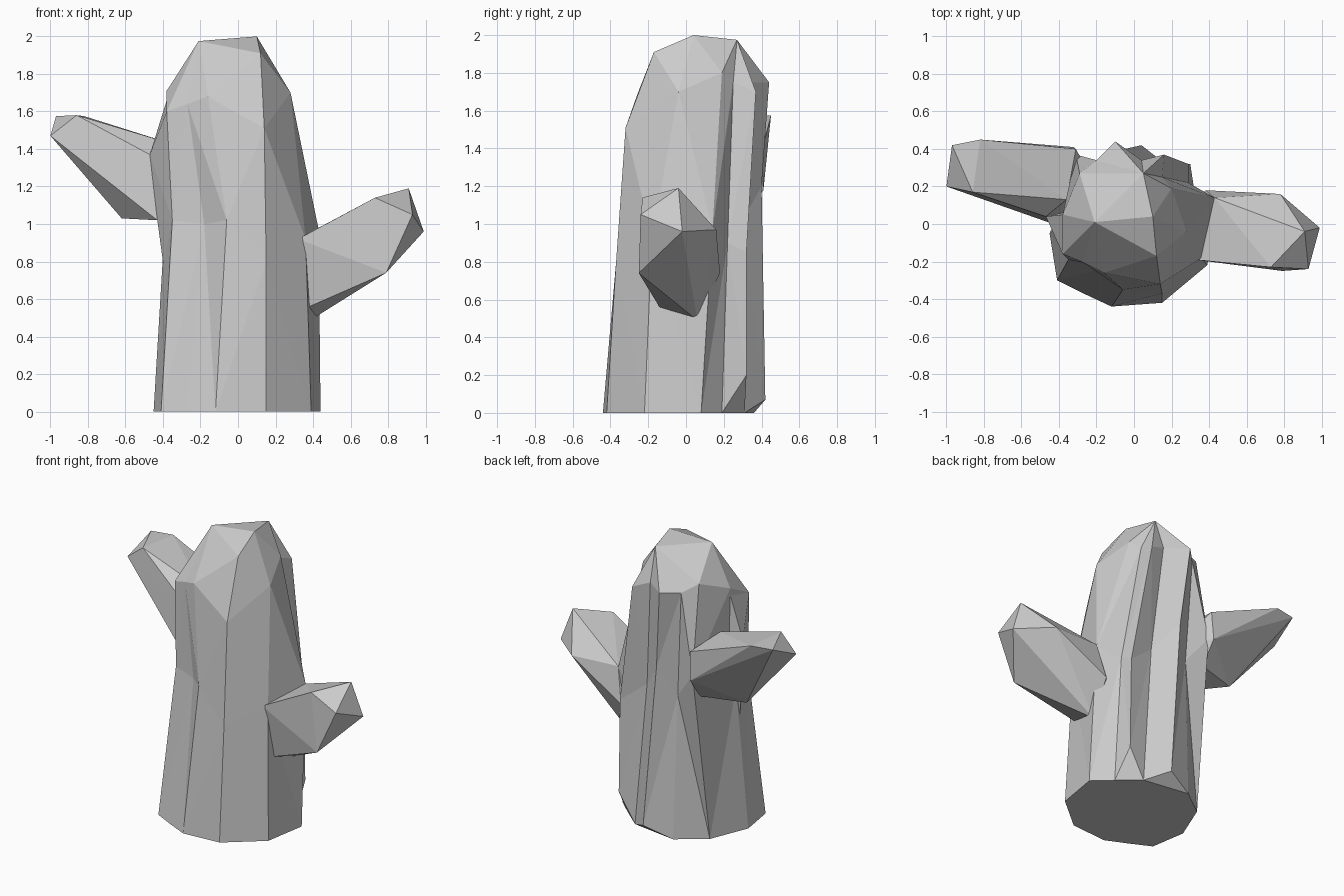
import bpy, bmesh


def finish(bm, name):
    bmesh.ops.recalc_face_normals(bm, faces=bm.faces)
    mesh = bpy.data.meshes.new(name)
    bm.to_mesh(mesh)
    bm.free()
    obj = bpy.data.objects.new(name, mesh)
    bpy.context.collection.objects.link(obj)
    return obj


def loft(name, columns):
    """Skin ridge/groove columns (bottom to top) placed around the trunk."""
    bm = bmesh.new()
    rows = [[bm.verts.new(p) for p in ring] for ring in zip(*columns)]
    n = len(rows[0])
    for low, high in zip(rows, rows[1:]):
        for i in range(n):
            j = (i + 1) % n
            bm.faces.new((low[i], low[j], high[j], high[i]))
    bm.faces.new(rows[0][::-1])
    bm.faces.new(rows[-1])
    bmesh.ops.remove_doubles(bm, verts=bm.verts, dist=0.0005)
    bmesh.ops.triangulate(bm, faces=[f for f in bm.faces if len(f.verts) > 3])
    return finish(bm, name)


def hull(name, points):
    """Faceted chunk wrapped around a few corner points."""
    bm = bmesh.new()
    for p in points:
        bm.verts.new(p)
    bmesh.ops.convex_hull(bm, input=bm.verts)
    loose = [v for v in bm.verts if not v.link_faces]
    bmesh.ops.delete(bm, geom=loose, context='VERTS')
    return finish(bm, name)


# Trunk: ridges and grooves, leaning slightly back, closing in a faceted crown
front, peak, left, rear = (.12, -.17, 1.91), (.10, .04, 2.0), (-.21, .01, 1.975), (.05, .27, 1.975)
loft("trunk", [
    [(-.41, -.30, 0), (-.35, -.19, 1.02), (-.38, -.16, 1.60), left],
    [(-.27, -.37, 0), (-.18, -.24, 1.00), (-.27, -.205, 1.64), left],    # front groove
    [(-.12, -.44, 0), (-.06, -.35, 1.02), (-.16, -.26, 1.68), left],
    [(.15, -.42, 0), (.15, -.37, .80), (.14, -.32, 1.51), front],
    [(.39, -.22, 0), (.36, -.18, .92), (.28, -.04, 1.70), front],
    [(.44, .08, 0), (.43, .14, .97), (.20, .19, 1.80), peak],
    [(.32, .19, 0), (.29, .22, .90), (.15, .25, 1.75), rear],            # right groove
    [(.30, .32, .2), (.29, .32, .85), (.16, .37, 1.70), rear],
    [(.18, .31, 0), (.10, .29, 1.0), (.04, .34, 1.75), rear],            # rear groove
    [(.04, .42, .07), (-.05, .40, 1.2), (-.10, .44, 1.75), rear],
    [(-.15, .36, 0), (-.16, .32, 1.0), (-.20, .34, 1.74), rear],         # rear left groove
    [(-.34, .22, 0), (-.31, .37, 1.2), (-.29, .27, 1.80), left],
    [(-.45, -.05, 0), (-.39, .0, 1.0), (-.38, .05, 1.71), left]])

# Right arm, low and blunt
hull("right_arm", [
    (.99, -.02, .96), (.91, -.04, 1.19), (.93, -.24, 1.05), (.73, -.23, 1.14),
    (.79, -.25, .74), (.78, .16, .97), (.32, -.19, .92), (.38, -.14, .56),
    (.39, .06, .49), (.38, .18, .74), (.43, .14, .98), (.22, .0, .75)])

# Left arm, higher and swept back, with the trunk swelling into its root
hull("left_arm", [
    (-1.0, .20, 1.47), (-.97, .42, 1.575), (-.82, .45, 1.575), (-.86, .17, 1.58),
    (-.62, .21, 1.03), (-.47, .04, 1.37), (-.36, .13, 1.43), (-.31, .40, 1.38),
    (-.43, .0, 1.02), (-.32, .41, 1.18), (-.32, .3, 1.03), (-.2, .2, 1.2)])
hull("left_arm_root", [
    (-.38, -.16, 1.60), (-.47, .04, 1.37), (-.43, .0, 1.02), (-.35, -.19, 1.02),
    (-.38, -.05, .65), (-.38, .05, 1.66), (-.2, .1, 1.2)])
